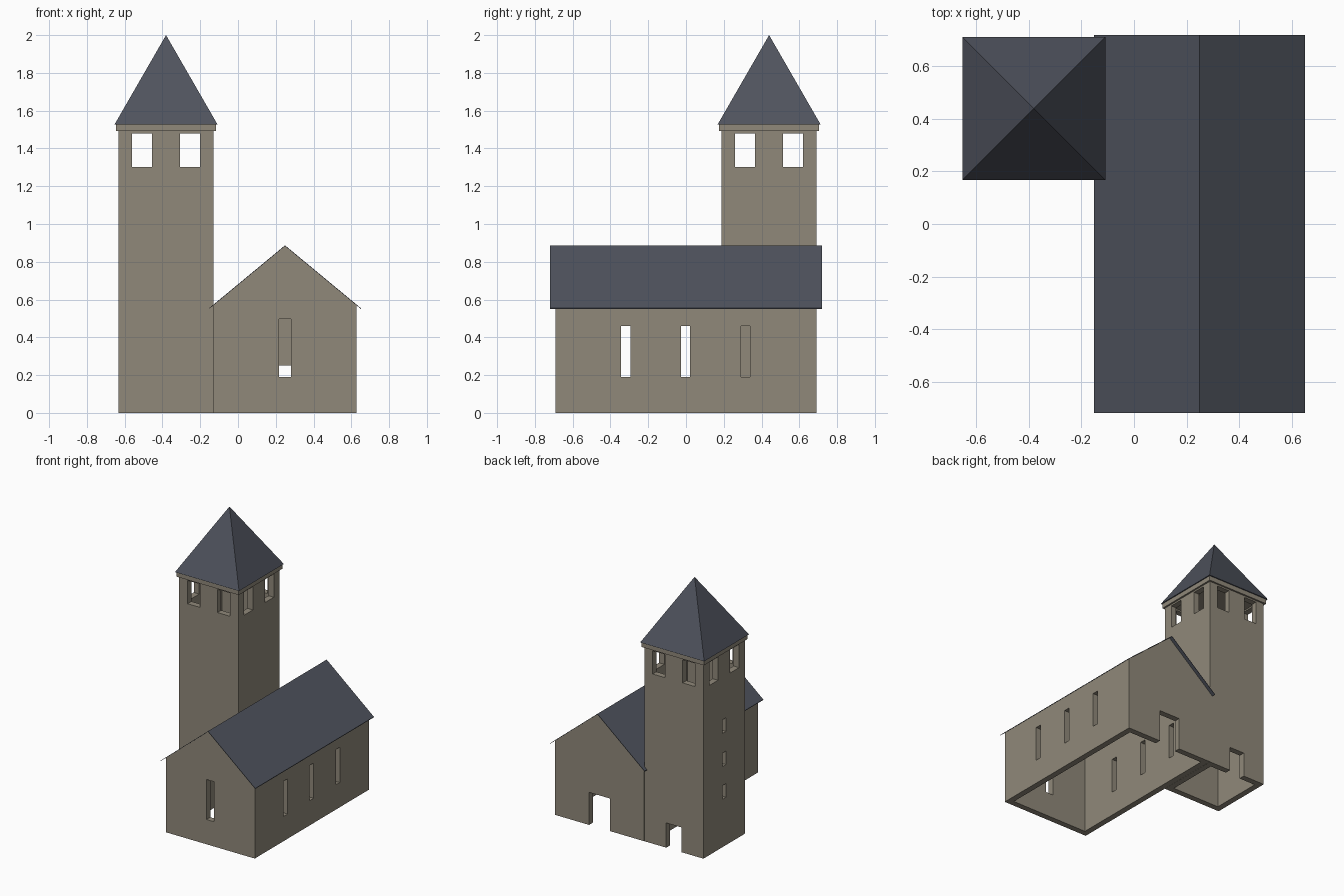
import bpy, bmesh

if "Cube" in bpy.data.objects:
    bpy.data.objects.remove(bpy.data.objects["Cube"], do_unlink=True)


def material(name, rgb):
    mat = bpy.data.materials.new(name)
    mat.use_nodes = True
    mat.diffuse_color = (*rgb, 1)
    mat.node_tree.nodes["Principled BSDF"].inputs["Base Color"].default_value = (*rgb, 1)
    return mat


STONE = material("warm grey stone", (0.28, 0.25, 0.195))
SLATE = material("blue grey slate", (0.078, 0.086, 0.11))


def make_object(name, bm, mat):
    bmesh.ops.recalc_face_normals(bm, faces=bm.faces)
    mesh = bpy.data.meshes.new(name)
    bm.to_mesh(mesh)
    bm.free()
    mesh.materials.append(mat)
    obj = bpy.data.objects.new(name, mesh)
    bpy.context.scene.collection.objects.link(obj)
    return obj


def prism(name, profile, y0, y1, mat):
    """Extrude an (x, z) outline along y."""
    bm = bmesh.new()
    face = bm.faces.new([bm.verts.new((x, y0, z)) for x, z in profile])
    out = bmesh.ops.extrude_face_region(bm, geom=[face])["geom"]
    moved = [v for v in out if isinstance(v, bmesh.types.BMVert)]
    bmesh.ops.translate(bm, verts=moved, vec=(0, y1 - y0, 0))
    return make_object(name, bm, mat)


def box(name, xs, ys, zs, mat=STONE):
    (x0, x1), (z0, z1) = xs, zs
    return prism(name, [(x0, z0), (x1, z0), (x1, z1), (x0, z1)], *ys, mat)


def span(centre, half):
    return centre - half, centre + half


def cut(target, *ranges):
    """Cut a box out of the target and discard the cutter."""
    cutter = box("cutter", *ranges)
    cutter.hide_render = True
    mod = target.modifiers.new("opening", "BOOLEAN")
    mod.operation, mod.solver, mod.object = "DIFFERENCE", "EXACT", cutter
    bpy.context.view_layer.update()
    graph = bpy.context.evaluated_depsgraph_get()
    mesh = bpy.data.meshes.new_from_object(target.evaluated_get(graph))
    target.modifiers.clear()
    target.data = mesh
    bpy.data.objects.remove(cutter, do_unlink=True)


WALL = 0.046

# Nave walls: gabled block, hollow and open below
NX, NHALF, NY = 0.249, 0.378, 0.692
EAVE, RIDGE = 0.57, 0.883
nave_x = span(NX, NHALF)
nave = prism("nave_walls", [(nave_x[0], 0), (nave_x[1], 0), (nave_x[1], EAVE),
                            (NX, RIDGE), (nave_x[0], EAVE)], -NY, NY, STONE)
cut(nave, span(NX, NHALF - WALL), span(0, NY - WALL), (-0.1, 1))

# Nave windows on both long sides, front window and back door
for i in (-1, 0, 1):
    cut(nave, span(NX, 0.6), span(-0.002 + 0.317 * i, 0.024), (0.19, 0.46))
cut(nave, span(NX, 0.032), span(-NY, 0.1), (0.19, 0.497))
cut(nave, span(NX, 0.09), span(NY, 0.1), (-0.1, 0.25))

# Nave roof: thin folded sheet with a small overhang
slope = (RIDGE - EAVE) / NHALF
RHALF, SHEET = 0.401, 0.004
low = RIDGE - slope * RHALF
prism("nave_roof", [(NX - RHALF, low), (NX, RIDGE), (NX + RHALF, low),
                    (NX + RHALF, low + SHEET), (NX, RIDGE + SHEET),
                    (NX - RHALF, low + SHEET)], -0.72, 0.72, SLATE)

# Tower walls
TX, TY, THALF, TOP = -0.381, 0.44, 0.251, 1.492
tower = box("tower_walls", span(TX, THALF), span(TY, THALF), (0, TOP))
cut(tower, span(TX, THALF - WALL), span(TY, THALF - WALL), (-0.1, TOP + 0.1))

# Belfry openings, two on every side
for side in (-1, 1):
    offset = 0.127 * side
    cut(tower, span(TX + offset, 0.053), span(TY, 0.4), (1.302, 1.48))
    cut(tower, span(TX, 0.4), span(TY + offset, 0.053), (1.302, 1.48))

# Tower back door and stair slits on the outer side
cut(tower, span(TX, 0.065), span(TY + THALF, 0.1), (-0.1, 0.19))
for z in (0.42, 0.67, 0.925):
    cut(tower, span(TX - THALF, 0.1), span(TY, 0.022), span(z, 0.052))

# Cornice and pyramid spire
SPIRE = 1.528
box("tower_cornice", span(TX, 0.264), span(TY, 0.264), (TOP, SPIRE))
bm = bmesh.new()
base = [bm.verts.new((TX + 0.272 * sx, TY + 0.272 * sy, SPIRE))
        for sx, sy in ((-1, -1), (1, -1), (1, 1), (-1, 1))]
apex = bm.verts.new((TX, TY, 2))
bm.faces.new(base)
for i in range(4):
    bm.faces.new((base[i], base[(i + 1) % 4], apex))
make_object("tower_spire", bm, SLATE)
